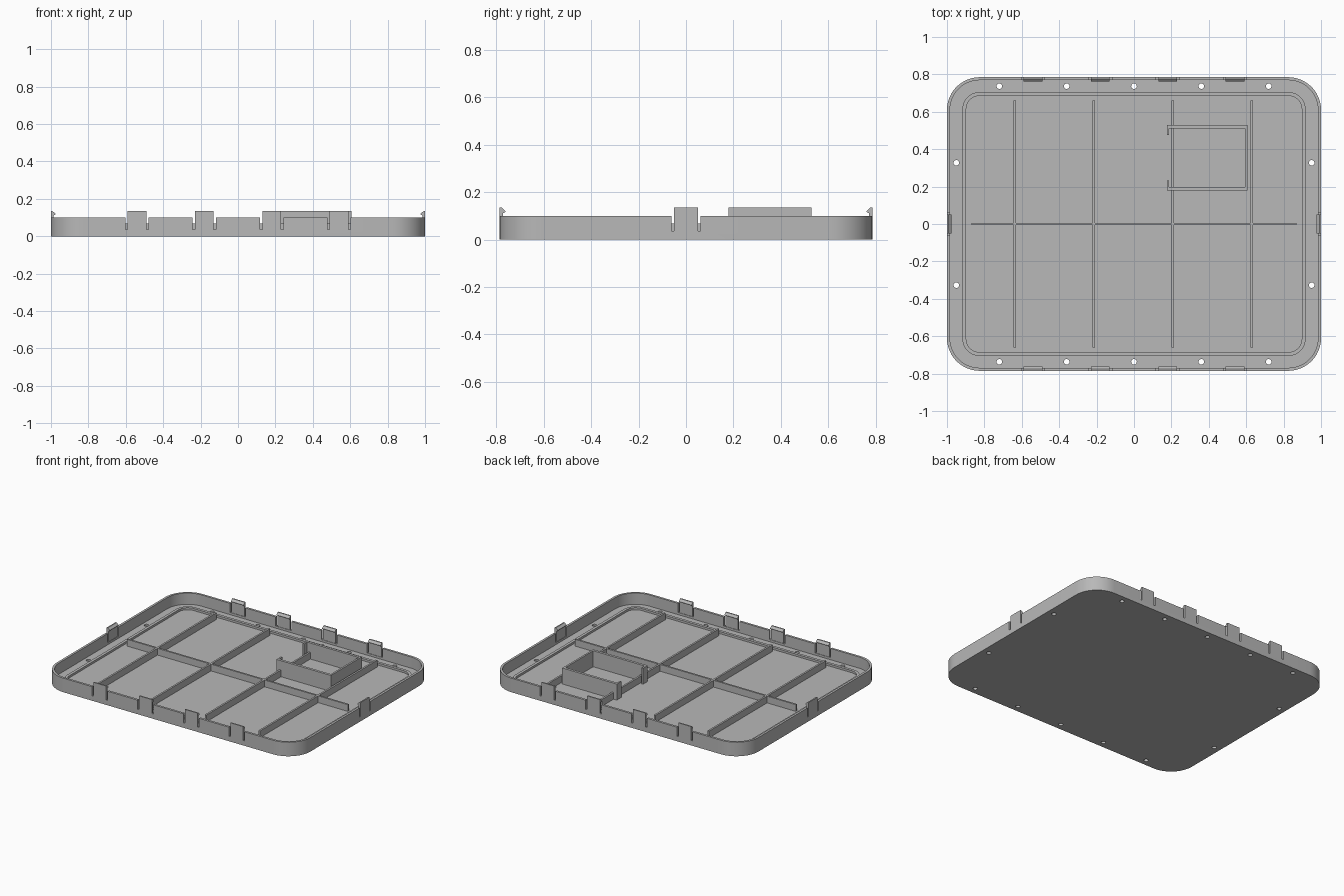
import bpy, bmesh, math
from mathutils import Matrix

cube = bpy.data.objects.get("Cube")
if cube:
    bpy.data.objects.remove(cube, do_unlink=True)

HX, HY, RIM, FLOOR, WALL = 1.0, 0.785, 0.10, 0.02, 0.016
RIB_TOP, CLIP_TOP, SLOT_Z, CLIP_HALF, SLOT = 0.068, 0.134, 0.035, 0.05, 0.012

grey = bpy.data.materials.new("grey plastic")
grey.use_nodes = True
grey.diffuse_color = (0.48, 0.48, 0.48, 1)
grey.node_tree.nodes["Principled BSDF"].inputs["Base Color"].default_value = grey.diffuse_color


def finish(name, bm, smooth=False):
    bmesh.ops.recalc_face_normals(bm, faces=bm.faces)
    mesh = bpy.data.meshes.new(name)
    bm.to_mesh(mesh)
    bm.free()
    mesh.materials.append(grey)
    ob = bpy.data.objects.new(name, mesh)
    bpy.context.collection.objects.link(ob)
    if smooth:
        shade(ob)
    return ob


def shade(ob):
    bpy.ops.object.select_all(action='DESELECT')
    ob.select_set(True)
    bpy.context.view_layer.objects.active = ob
    bpy.ops.object.shade_smooth_by_angle(angle=math.radians(30))


def add_box(bm, x0, x1, y0, y1, z0, z1):
    m = Matrix.Translation(((x0 + x1) / 2, (y0 + y1) / 2, (z0 + z1) / 2))
    m = m @ Matrix.Diagonal((x1 - x0, y1 - y0, z1 - z0, 1))
    bmesh.ops.create_cube(bm, size=1, matrix=m)


def round_loop(bm, hx, hy, r, z, steps=12):
    verts = []
    for q, (sx, sy) in enumerate([(1, 1), (-1, 1), (-1, -1), (1, -1)]):
        for i in range(steps + 1):
            a = math.pi / 2 * (q + i / steps)
            verts.append(bm.verts.new((sx * (hx - r) + r * math.cos(a),
                                       sy * (hy - r) + r * math.sin(a), z)))
    return verts


def bridge(bm, a, b):
    for i in range(len(a)):
        j = (i + 1) % len(a)
        bm.faces.new((a[i], a[j], b[j], b[i]))


# Tray: floor and rounded outer wall
bm = bmesh.new()
R = 0.175
loops = [round_loop(bm, HX, HY, R, 0), round_loop(bm, HX, HY, R, RIM),
         round_loop(bm, HX - WALL, HY - WALL, R - WALL, RIM),
         round_loop(bm, HX - WALL, HY - WALL, R - WALL, FLOOR)]
for a, b in zip(loops, loops[1:]):
    bridge(bm, a, b)
bm.faces.new(loops[0])
bm.faces.new(loops[-1])
tray = finish("tray", bm)

# Clip places: (position along the wall, turn, distance of the outer face)
places = [(x, turn, HY) for turn in (0, math.pi) for x in (-0.54, -0.18, 0.18, 0.54)]
places += [(0, turn, HX) for turn in (math.pi / 2, -math.pi / 2)]

# Cutters: clip openings and screw holes
bm = bmesh.new()
w = CLIP_HALF + SLOT
for along, turn, dist in places:
    part = bmesh.new()
    add_box(part, along - w, along + w, -dist - 0.02, -dist + WALL + 0.01, SLOT_Z, RIM + 0.05)
    part.transform(Matrix.Rotation(turn, 4, 'Z'))
    tmp = bpy.data.meshes.new("tmp")
    part.to_mesh(tmp)
    part.free()
    bm.from_mesh(tmp)
    bpy.data.meshes.remove(tmp)
holes = [(x, s * 0.737) for s in (-1, 1) for x in (-0.72, -0.36, 0, 0.36, 0.72)]
holes += [(s * 0.95, y) for s in (-1, 1) for y in (-0.327, 0.327)]
for x, y in holes:
    bmesh.ops.create_cone(bm, cap_ends=True, segments=20, radius1=0.015, radius2=0.015,
                          depth=0.1, matrix=Matrix.Translation((x, y, 0.01)))
cutter = finish("cutter", bm)
cutter.hide_render = True
mod = tray.modifiers.new("openings", 'BOOLEAN')
mod.operation, mod.solver, mod.object = 'DIFFERENCE', 'EXACT', cutter
bpy.ops.object.select_all(action='DESELECT')
bpy.context.view_layer.objects.active = tray
tray.select_set(True)
bpy.ops.object.modifier_apply(modifier=mod.name)
bpy.data.objects.remove(cutter, do_unlink=True)
shade(tray)

# Snap clips: hooked profile (inward depth, height) extruded along the wall
profile = [(0, SLOT_Z), (0, CLIP_TOP), (0.009, CLIP_TOP), (0.024, 0.12),
           (0.024, 0.116), (0.013, 0.11), (0.013, SLOT_Z)]
for n, (along, turn, dist) in enumerate(places):
    bm = bmesh.new()
    ends = [[bm.verts.new((along + s * CLIP_HALF, d - dist, z)) for d, z in profile]
            for s in (-1, 1)]
    bridge(bm, *ends)
    for e in ends:
        bm.faces.new(e)
    bm.transform(Matrix.Rotation(turn, 4, 'Z'))
    finish(f"snap_clip_{n + 1}", bm)

# Low rounded ridge on the floor
bm = bmesh.new()
top, low = FLOOR + 0.015, FLOOR - 0.005
ring = [round_loop(bm, hx, hy, r, z) for hx, hy, r, z in
        [(0.917, 0.705, 0.09, low), (0.917, 0.705, 0.09, top),
         (0.897, 0.685, 0.07, top), (0.897, 0.685, 0.07, low)]]
for i in range(4):
    bridge(bm, ring[i], ring[(i + 1) % 4])
finish("floor_ridge", bm, True)

# Stiffening ribs
RW = 0.0065
for n, x in enumerate((-0.637, -0.215, 0.207, 0.63)):
    bm = bmesh.new()
    add_box(bm, x - RW, x + RW, -0.66, 0.66, FLOOR - 0.005, RIB_TOP)
    finish(f"cross_rib_{n + 1}", bm)
bm = bmesh.new()
add_box(bm, -0.87, 0.87, -RW, RW, FLOOR - 0.005, RIB_TOP)
finish("long_rib", bm)

# Open-sided holder: three walls and two short return lips
X0, X1, Y0, Y1, T = 0.176, 0.606, 0.18, 0.528, 0.018
walls = {"holder_front_wall": (X0, X1, Y0, Y0 + T),
         "holder_back_wall": (X0, X1, Y1 - T, Y1),
         "holder_side_wall": (X1 - 0.013, X1, Y0 + T, Y1 - T),
         "holder_front_lip": (X0, X0 + 0.012, Y0 + T, Y0 + 0.052),
         "holder_back_lip": (X0, X0 + 0.012, Y1 - 0.052, Y1 - T)}
for name, rect in walls.items():
    bm = bmesh.new()
    add_box(bm, *rect, FLOOR - 0.005, CLIP_TOP)
    finish(name, bm)
